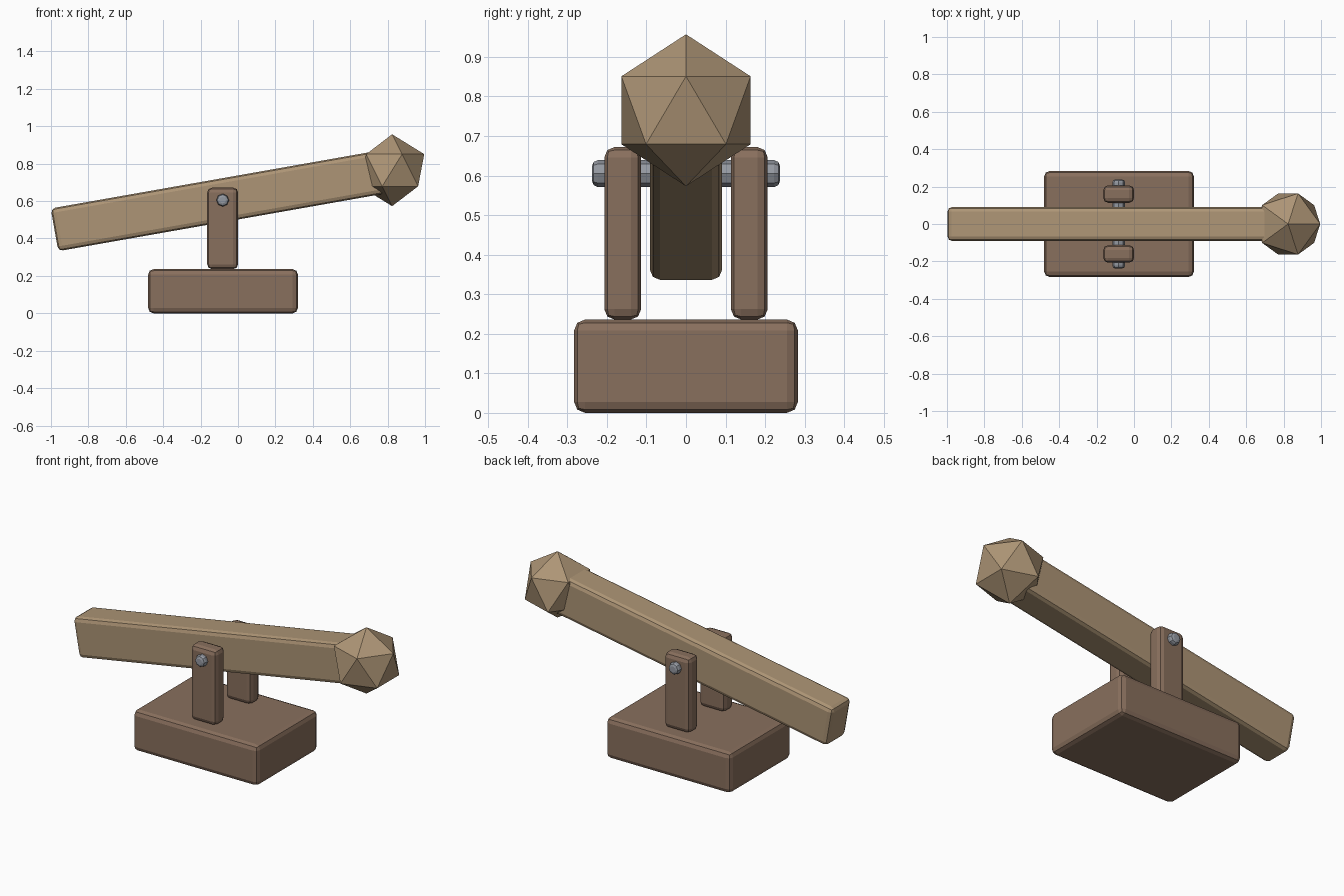
import bpy
from math import radians

if "Cube" in bpy.data.objects:
    bpy.data.objects.remove(bpy.data.objects["Cube"])


def material(name, rgb):
    m = bpy.data.materials.new(name)
    m.diffuse_color = (*rgb, 1)
    m.use_nodes = True
    m.node_tree.nodes["Principled BSDF"].inputs["Base Color"].default_value = m.diffuse_color
    return m


brown = material("dark_wood", (0.25, 0.16, 0.11))
tan = material("light_wood", (0.42, 0.30, 0.18))
steel = material("steel", (0.30, 0.32, 0.36))


def finish(name, mat, bevel=0):
    ob = bpy.context.object
    ob.name = name
    ob.data.materials.append(mat)
    if bevel:
        b = ob.modifiers.new("bevel", "BEVEL")
        b.width, b.segments = bevel, 2
        b.limit_method, b.angle_limit = "ANGLE", radians(50)
    return ob


def box(name, loc, size, mat, bevel, tilt=0):
    bpy.ops.mesh.primitive_cube_add(size=1, location=loc)
    bpy.context.object.scale = size
    bpy.ops.object.transform_apply(location=False, rotation=False, scale=True)
    ob = finish(name, mat, bevel)
    ob.rotation_euler.y = tilt


PX, PZ = -0.082, 0.605  # pivot point

# Base block
box("base", (-0.08, 0, 0.118), (0.80, 0.566, 0.236), brown, 0.028)

# Two upright posts
for side, name in ((-1, "front_post"), (1, "back_post")):
    box(name, (PX, side * 0.16, 0.454), (0.165, 0.093, 0.436), brown, 0.026)

# Pivot pin through posts and beam
bpy.ops.mesh.primitive_cylinder_add(vertices=8, radius=0.034, depth=0.476,
                                    location=(PX, 0, PZ), rotation=(radians(90), 0, 0))
finish("pivot_pin", steel, 0.015)

# Tilted beam, balanced on the pivot
box("beam", (PX, 0, PZ), (1.826, 0.182, 0.232), tan, 0.025, radians(-10))

# Faceted head on the raised end
bpy.ops.mesh.primitive_ico_sphere_add(subdivisions=1, radius=0.192, location=(0.824, 0, 0.765))
finish("beam_head", tan)
